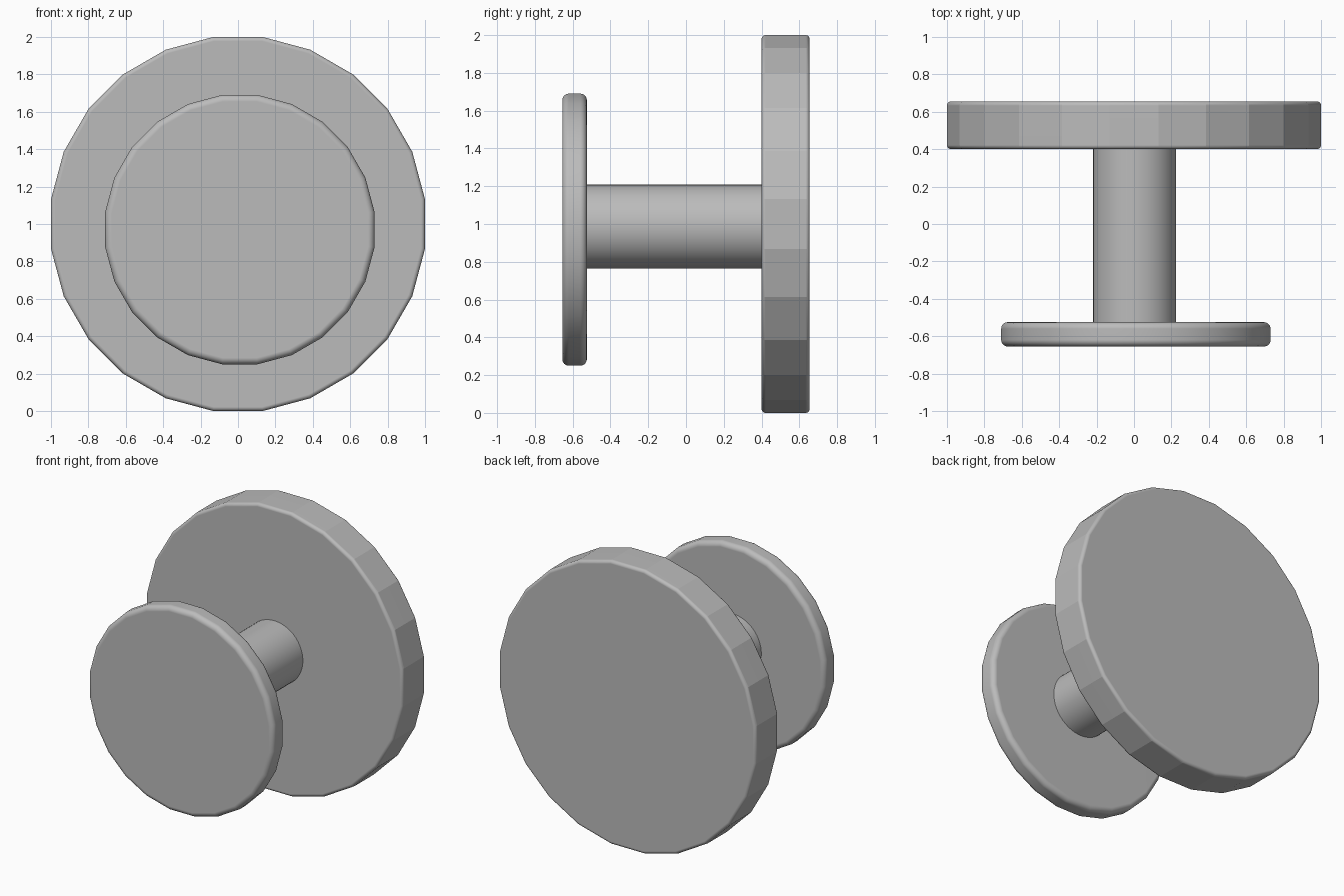
import bpy, bmesh, math
from mathutils import Matrix

if "Cube" in bpy.data.objects:
    bpy.data.objects.remove(bpy.data.objects["Cube"])

metal = bpy.data.materials.new("plain grey")
metal.diffuse_color = (0.5, 0.5, 0.5, 1.0)
metal.use_nodes = True
metal.node_tree.nodes["Principled BSDF"].inputs["Base Color"].default_value = metal.diffuse_color


def disc(name, x, z, y0, y1, apothem, sides, bevel=0.0, angle=30):
    """Round part lying along y, with flat sides facing up, down, left and right."""
    bm = bmesh.new()
    radius = apothem / math.cos(math.pi / sides)
    place = (Matrix.Translation((x, (y0 + y1) / 2, z))
             @ Matrix.Rotation(math.pi / 2, 4, 'X')
             @ Matrix.Rotation(math.pi / sides, 4, 'Z'))
    bmesh.ops.create_cone(bm, cap_ends=True, segments=sides, radius1=radius,
                          radius2=radius, depth=y1 - y0, matrix=place)
    if bevel:
        rims = [e for e in bm.edges
                if any(len(f.verts) > 4 for f in e.link_faces)]
        bmesh.ops.bevel(bm, geom=rims, offset=bevel, segments=8,
                        profile=0.5, affect='EDGES')
    bmesh.ops.recalc_face_normals(bm, faces=bm.faces)
    mesh = bpy.data.meshes.new(name)
    bm.to_mesh(mesh)
    bm.free()
    mesh.materials.append(metal)
    obj = bpy.data.objects.new(name, mesh)
    bpy.context.collection.objects.link(obj)
    bpy.ops.object.select_all(action='DESELECT')
    obj.select_set(True)
    bpy.context.view_layer.objects.active = obj
    bpy.ops.object.shade_smooth_by_angle(angle=math.radians(angle))
    weighted = obj.modifiers.new("weighted normals", 'WEIGHTED_NORMAL')
    weighted.keep_sharp = True
    return obj


# large back plate, faceted rim
disc("back_plate", 0.0, 1.0, 0.40, 0.655, 1.0, 24, bevel=0.022, angle=14)
# smaller front knob with a softer rim
disc("front_knob", 0.01, 0.97, -0.655, -0.525, 0.72, 24, bevel=0.035, angle=20)
# smooth stem joining both, ends sunk into the plates
disc("stem", 0.003, 0.987, -0.55, 0.43, 0.222, 48)
